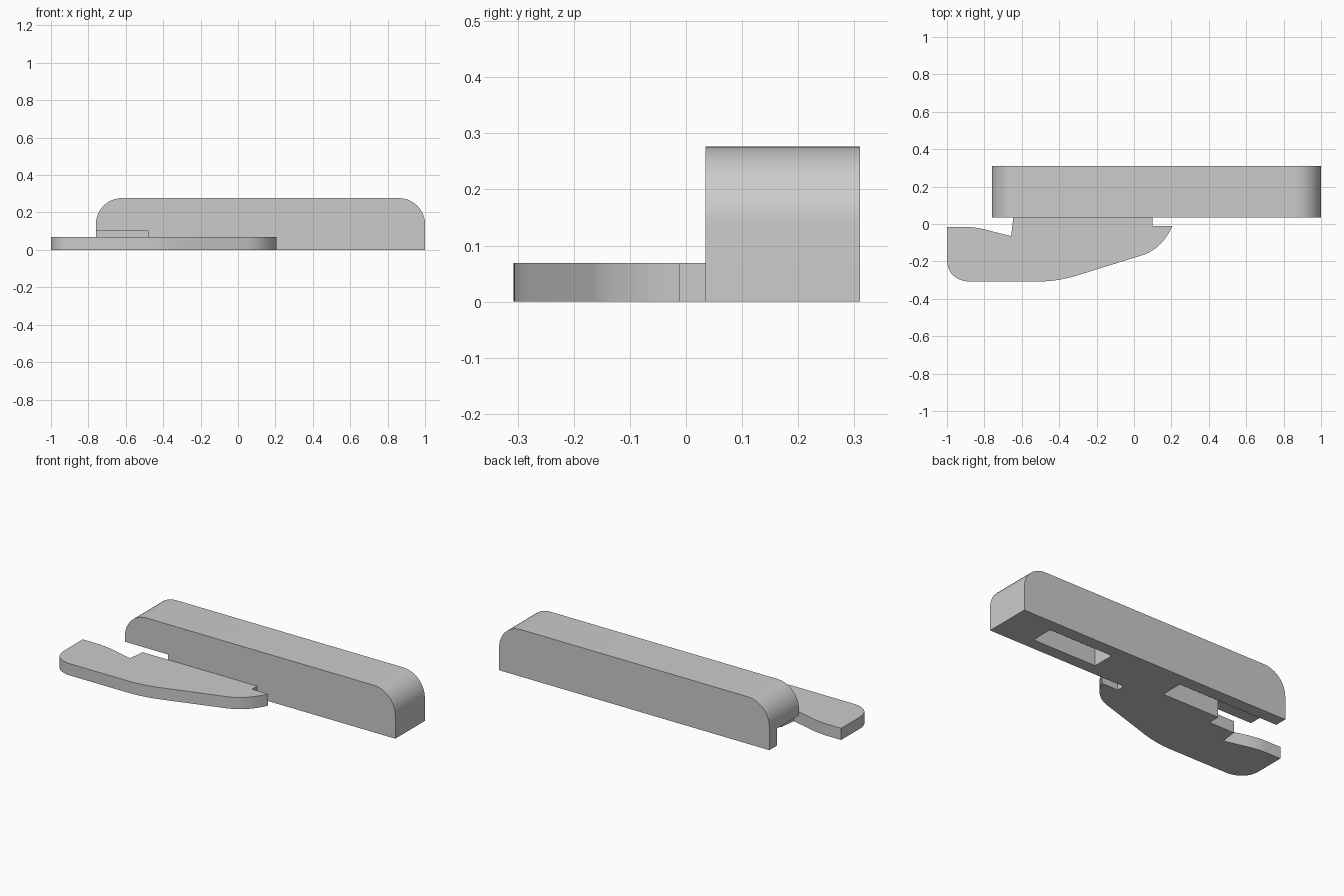
import bpy, bmesh
from math import radians, sin, cos
from mathutils import Vector

if "Cube" in bpy.data.objects:
    bpy.data.objects.remove(bpy.data.objects["Cube"], do_unlink=True)

grey = bpy.data.materials.new("light_grey")
grey.use_nodes = True
grey.diffuse_color = (0.6, 0.6, 0.6, 1)
grey.node_tree.nodes["Principled BSDF"].inputs["Base Color"].default_value = (0.6, 0.6, 0.6, 1)


def arc(cx, cz, r, start, end, steps=12):
    """Points along a circular arc, angles in degrees."""
    angles = [radians(start + (end - start) * i / steps) for i in range(steps + 1)]
    return [(cx + r * cos(a), cz + r * sin(a)) for a in angles]


def bend(a, b, c, steps=10):
    """Points along a quadratic curve from a to c, pulled towards b."""
    a, b, c = Vector(a), Vector(b), Vector(c)
    ts = [i / steps for i in range(steps + 1)]
    return [tuple(a * (1 - t) ** 2 + b * 2 * t * (1 - t) + c * t * t) for t in ts]


def prism(name, outline, low, high, axis="z"):
    """Extrude an outline along z (outline in xy) or along y (outline in xz)."""
    bm = bmesh.new()
    place = (lambda u, v: (u, v, low)) if axis == "z" else (lambda u, v: (u, low, v))
    face = bm.faces.new([bm.verts.new(place(u, v)) for u, v in outline])
    new = bmesh.ops.extrude_face_region(bm, geom=[face])["geom"]
    shift = (0, 0, high - low) if axis == "z" else (0, high - low, 0)
    bmesh.ops.translate(bm, vec=shift, verts=[g for g in new if isinstance(g, bmesh.types.BMVert)])
    bmesh.ops.recalc_face_normals(bm, faces=bm.faces)
    mesh = bpy.data.meshes.new(name)
    bm.to_mesh(mesh)
    bm.free()
    mesh.materials.append(grey)
    obj = bpy.data.objects.new(name, mesh)
    bpy.context.collection.objects.link(obj)
    return obj


def select(obj):
    bpy.ops.object.select_all(action="DESELECT")
    obj.select_set(True)
    bpy.context.view_layer.objects.active = obj


def cut(obj, cutter):
    cutter.hide_render = True
    mod = obj.modifiers.new("cut", "BOOLEAN")
    mod.operation, mod.solver, mod.object = "DIFFERENCE", "EXACT", cutter
    select(obj)
    bpy.ops.object.modifier_apply(modifier=mod.name)
    bpy.data.objects.remove(cutter, do_unlink=True)


# Long housing with rounded upper ends
left, right, top, r = -0.76, 1.0, 0.277, 0.14
body = [(left, 0), (right, 0)]
body += arc(right - r, top - r, r, 0, 90) + arc(left + r, top - r, r, 90, 180)
housing = prism("housing", body, 0.035, 0.31, "y")

# Pocket underneath, and a slot that opens into the notch at the end
cut(housing, prism("pocket_cutter",
                   [(0.35, 0.105), (0.765, 0.105), (0.765, 0.238), (0.35, 0.238)], -0.1, 0.1))
cut(housing, prism("notch_cutter",
                   [(-0.9, -0.1), (-0.48, -0.1), (-0.48, 0.105), (-0.11, 0.105),
                    (-0.11, 0.238), (-0.9, 0.238)], -0.1, 0.1))

# Flat side lever that meets the housing front
edge = [(-1, -0.015)]
edge += bend((-1, -0.2), (-0.99, -0.295), (-0.89, -0.307))
edge += bend((-0.49, -0.307), (-0.41, -0.305), (-0.32, -0.28))
edge += bend((0.05, -0.165), (0.15, -0.13), (0.205, -0.012))
edge += [(0.1, -0.012), (0.1, 0.035), (-0.645, 0.035), (-0.657, -0.065)]
edge += bend((-0.75, -0.042), (-0.84, -0.015), (-0.91, -0.015))
lever = prism("side_lever", edge, 0, 0.069)

# Soft curves with crisp edges
for part in (housing, lever):
    select(part)
    bpy.ops.object.shade_smooth_by_angle(angle=radians(30))
